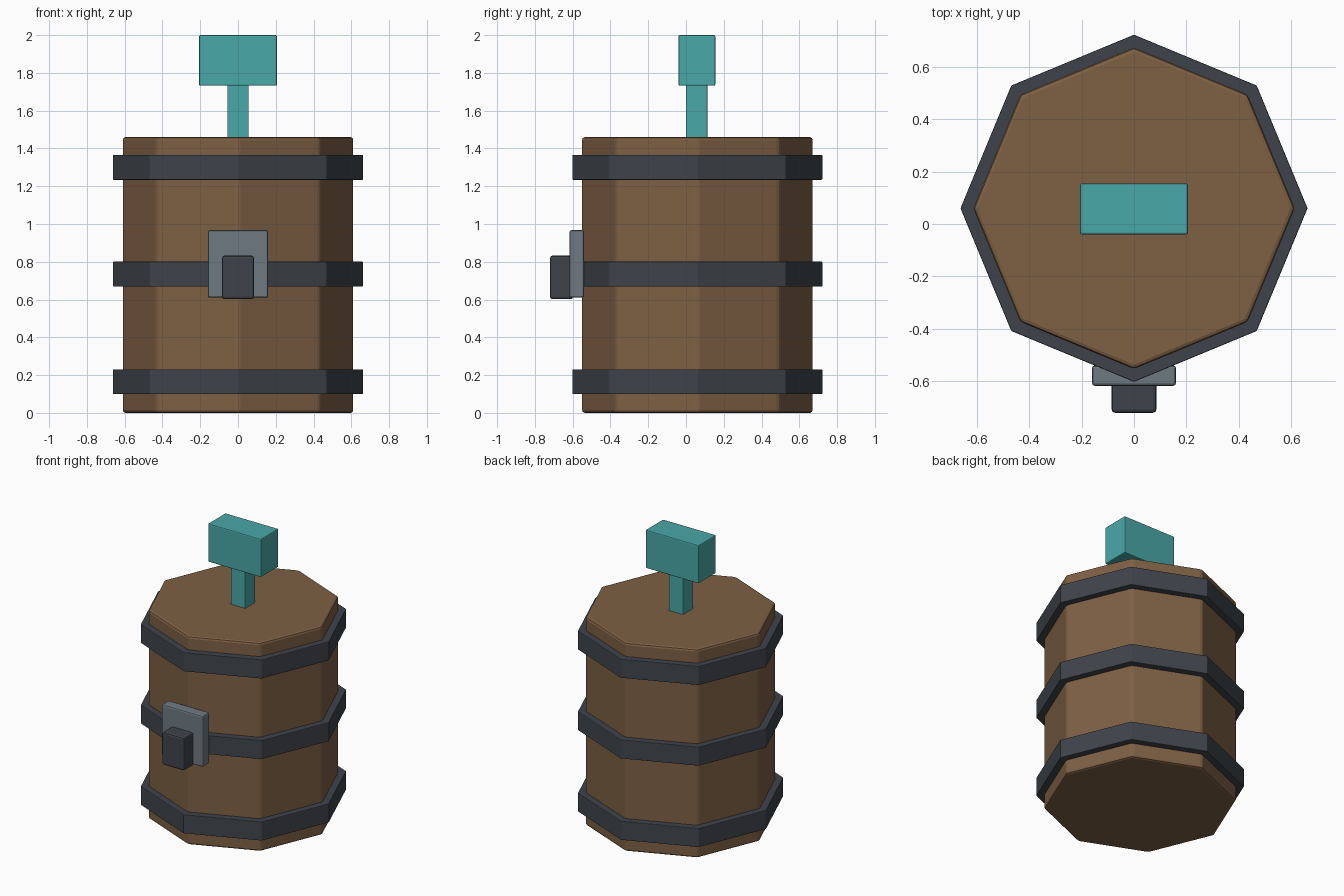
import bpy, bmesh, math
from mathutils import Matrix

if "Cube" in bpy.data.objects:
    bpy.data.objects.remove(bpy.data.objects["Cube"])


def material(name, rgb):
    """Flat colour given as 0-255 sRGB, stored as linear."""
    m = bpy.data.materials.new(name)
    lin = [((c / 255 + 0.055) / 1.055) ** 2.4 for c in rgb]
    m.diffuse_color = (*lin, 1)
    m.use_nodes = True
    m.node_tree.nodes["Principled BSDF"].inputs["Base Color"].default_value = m.diffuse_color
    return m


wood = material("brown wood", (126, 96, 68))
iron = material("dark iron", (63, 68, 75))
steel = material("grey steel", (110, 122, 130))
teal = material("teal paint", (74, 168, 168))

CY = 0.06  # barrel axis in y


def finish(name, bm, mat, bevel):
    me = bpy.data.meshes.new(name)
    bm.to_mesh(me)
    bm.free()
    me.materials.append(mat)
    ob = bpy.data.objects.new(name, me)
    bpy.context.collection.objects.link(ob)
    if bevel:
        b = ob.modifiers.new("bevel", 'BEVEL')
        b.width = bevel
        b.segments = 2
        b.limit_method = 'ANGLE'
        b.angle_limit = math.radians(30)
    return ob


def octagon(name, r, z0, z1, mat, bevel):
    bm = bmesh.new()
    bmesh.ops.create_cone(bm, cap_ends=True, segments=8, radius1=r, radius2=r,
                          depth=z1 - z0,
                          matrix=Matrix.Translation((0, CY, (z0 + z1) / 2)))
    return finish(name, bm, mat, bevel)


def box(name, x, y0, y1, z0, z1, mat, bevel):
    bm = bmesh.new()
    mx = (Matrix.Translation((0, (y0 + y1) / 2, (z0 + z1) / 2))
          @ Matrix.Diagonal((2 * x, y1 - y0, z1 - z0, 1)))
    bmesh.ops.create_cube(bm, size=1, matrix=mx)
    return finish(name, bm, mat, bevel)


# Barrel and its three hoops
octagon("barrel_body", 0.613, 0.0, 1.46, wood, 0.015)
for i, z in enumerate((0.165, 0.735, 1.3)):
    octagon(f"hoop_{i + 1}", 0.662, z - 0.066, z + 0.066, iron, 0.004)

# Front latch: plate and lock block
box("latch_plate", 0.16, -0.617, -0.54, 0.61, 0.967, steel, 0.01)
box("lock_block", 0.085, -0.72, -0.598, 0.603, 0.832, iron, 0.012)

# Plunger handle on the lid
box("handle_stem", 0.056, 0.0, 0.113, 1.44, 1.75, teal, 0.003)
box("handle_grip", 0.206, -0.04, 0.155, 1.732, 2.0, teal, 0.007)
